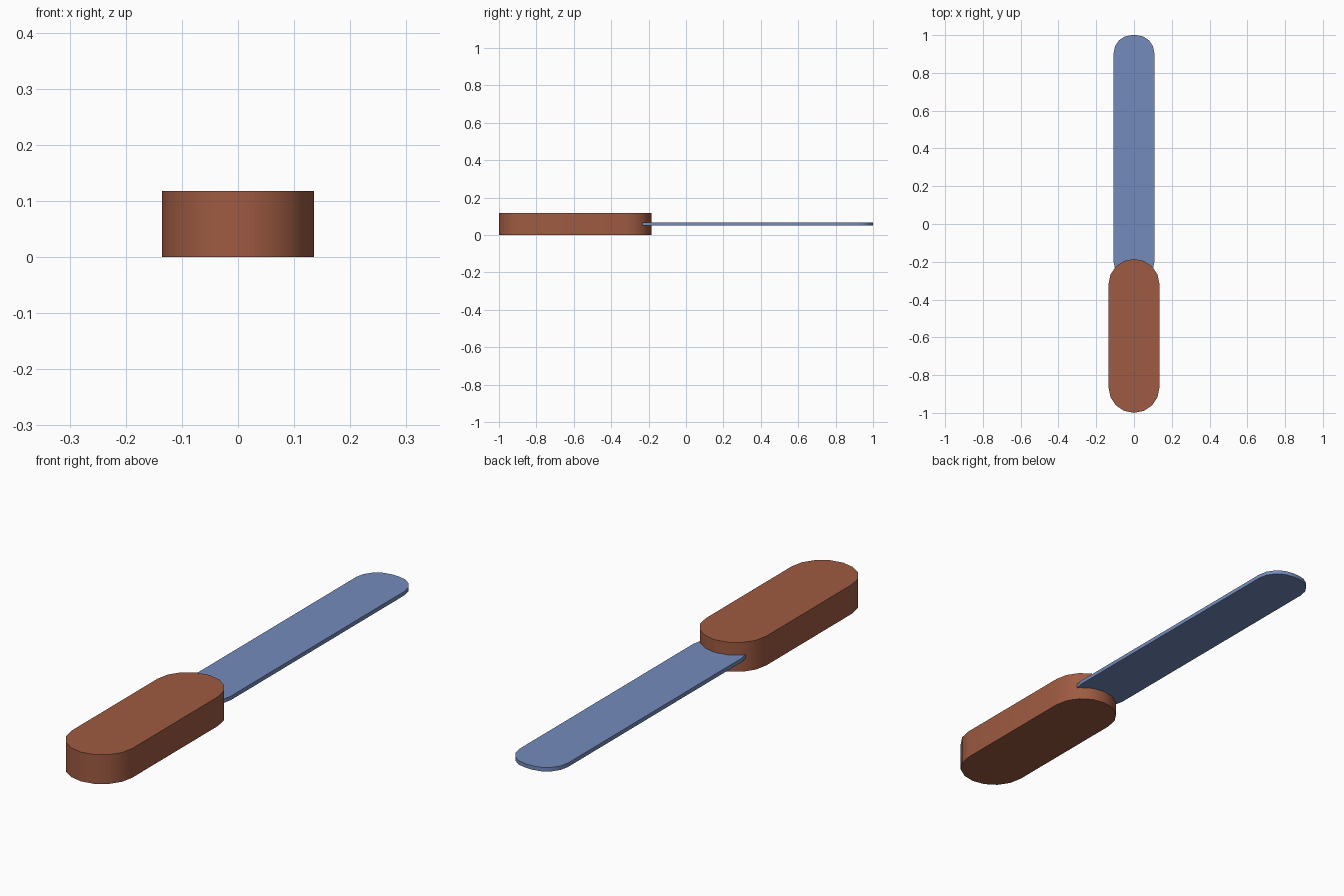
import bpy, bmesh, math

if "Cube" in bpy.data.objects:
    bpy.data.objects.remove(bpy.data.objects["Cube"])


def material(name, rgb):
    m = bpy.data.materials.new(name)
    m.diffuse_color = (*rgb, 1.0)
    m.use_nodes = True
    m.node_tree.nodes["Principled BSDF"].inputs["Base Color"].default_value = m.diffuse_color
    return m


def rounded_slab(name, half_w, y0, y1, z0, z1, radius, segs, mat):
    """Upright slab with a rounded-rectangle outline."""
    pts = []
    corners = [(1, y1 - radius, 0), (-1, y1 - radius, 90),
               (-1, y0 + radius, 180), (1, y0 + radius, 270)]
    for sx, cy, start in corners:
        for i in range(segs + 1):
            a = math.radians(start + 90 * i / segs)
            pts.append((sx * (half_w - radius) + radius * math.cos(a),
                        cy + radius * math.sin(a)))
    bm = bmesh.new()
    face = bm.faces.new([bm.verts.new((x, y, z0)) for x, y in pts])
    ext = bmesh.ops.extrude_face_region(bm, geom=[face])
    verts = [v for v in ext["geom"] if isinstance(v, bmesh.types.BMVert)]
    bmesh.ops.translate(bm, verts=verts, vec=(0, 0, z1 - z0))
    if face.is_valid is False or len(bm.faces) < len(pts) + 2:
        bm.faces.new([v for v in bm.verts if abs(v.co.z - z0) < 1e-6])
    bmesh.ops.remove_doubles(bm, verts=bm.verts[:], dist=1e-5)
    bmesh.ops.recalc_face_normals(bm, faces=bm.faces[:])
    me = bpy.data.meshes.new(name)
    bm.to_mesh(me)
    bm.free()
    ob = bpy.data.objects.new(name, me)
    bpy.context.collection.objects.link(ob)
    me.materials.append(mat)
    bpy.ops.object.select_all(action='DESELECT')
    ob.select_set(True)
    bpy.context.view_layer.objects.active = ob
    bpy.ops.object.shade_smooth_by_angle(angle=math.radians(35))
    return ob


brown = material("brown_wood", (0.345, 0.105, 0.054))
blue = material("steel_blue", (0.175, 0.26, 0.50))

# Thick handle with half-round ends
rounded_slab("handle", 0.135, -1.0, -0.185, 0.0, 0.118, 0.135, 4, brown)
# Thin blade, its rounded base set into the handle
rounded_slab("blade", 0.108, -0.295, 1.0, 0.051, 0.067, 0.095, 4, blue)
